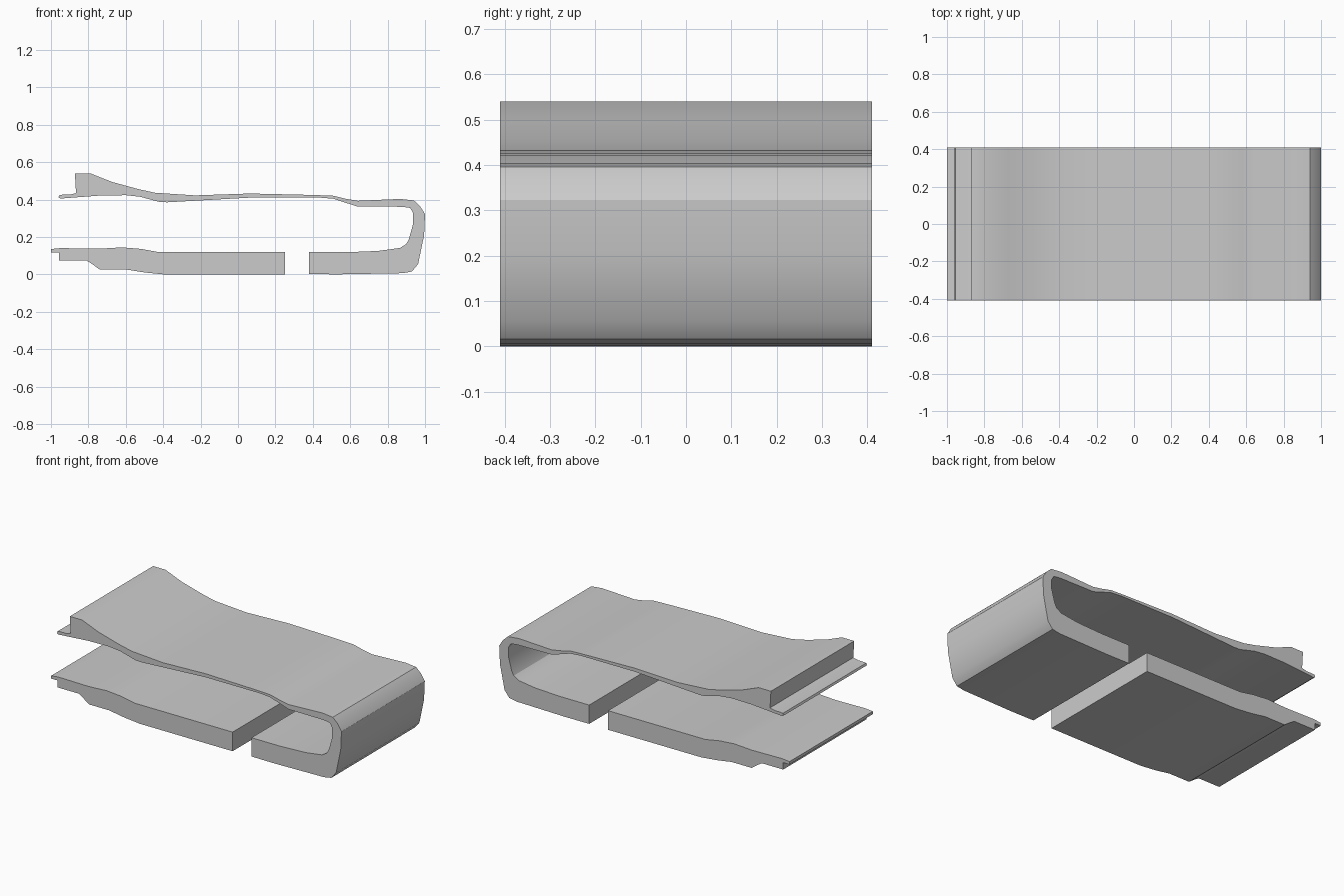
import bpy, bmesh

HALF_DEPTH = 0.41


def extrude_profile(name, points):
    """Closed x-z outline extruded along y into a solid bar."""
    bm = bmesh.new()
    face = bm.faces.new([bm.verts.new((x, -HALF_DEPTH, z)) for x, z in points])
    result = bmesh.ops.extrude_face_region(bm, geom=[face])
    verts = [g for g in result["geom"] if isinstance(g, bmesh.types.BMVert)]
    bmesh.ops.translate(bm, verts=verts, vec=(0, 2 * HALF_DEPTH, 0))
    bmesh.ops.recalc_face_normals(bm, faces=bm.faces[:])
    mesh = bpy.data.meshes.new(name)
    bm.to_mesh(mesh)
    bm.free()
    obj = bpy.data.objects.new(name, mesh)
    bpy.context.collection.objects.link(obj)
    bpy.ops.object.select_all(action="DESELECT")
    obj.select_set(True)
    bpy.context.view_layer.objects.active = obj
    bpy.ops.object.shade_smooth_by_angle(angle=0.52)
    return obj


# Upper arm: stop ridge and lip on the left
lip = [(-0.96, 0.412), (-0.955, 0.425), (-0.935, 0.427), (-0.90, 0.427),
       (-0.866, 0.435), (-0.872, 0.54), (-0.787, 0.54)]
# Outer skin of the upper arm, running left to right
arm_top = [(-0.674, 0.495), (-0.535, 0.457), (-0.444, 0.437), (-0.23, 0.423),
           (0.064, 0.433), (0.41, 0.425), (0.51, 0.421), (0.58, 0.404),
           (0.64, 0.394), (0.866, 0.404)]
# Outside of the bend and short lower return
bend_outer = [(0.94, 0.396), (0.973, 0.366), (1.0, 0.323), (0.995, 0.21),
              (0.963, 0.056), (0.93, 0.016), (0.88, 0.007), (0.54, 0.001),
              (0.38, 0.002), (0.38, 0.119)]
# Inside of the bend
bend_inner = [(0.58, 0.119), (0.75, 0.126), (0.866, 0.142), (0.90, 0.163),
              (0.914, 0.19), (0.936, 0.27), (0.936, 0.33), (0.92, 0.356),
              (0.877, 0.362)]
# Underside of the upper arm, running right to left
arm_under = [(0.636, 0.364), (0.51, 0.405), (0.44, 0.411), (0.064, 0.411),
             (-0.38, 0.386), (-0.42, 0.388), (-0.525, 0.416), (-0.60, 0.424),
             (-0.738, 0.422), (-0.95, 0.406)]
extrude_profile("spring_clip", lip + arm_top + bend_outer + bend_inner + arm_under)

# Separate lower bar with stepped left end
lower_bar = [(-1.0, 0.118), (-1.0, 0.136), (-0.95, 0.141), (-0.74, 0.138),
             (-0.62, 0.145), (-0.52, 0.137), (-0.42, 0.119), (0.25, 0.119),
             (0.25, 0.0), (-0.39, 0.0), (-0.50, 0.011), (-0.60, 0.027),
             (-0.74, 0.027), (-0.78, 0.056), (-0.81, 0.075), (-0.957, 0.075),
             (-0.957, 0.118)]
extrude_profile("lower_jaw", lower_bar)
